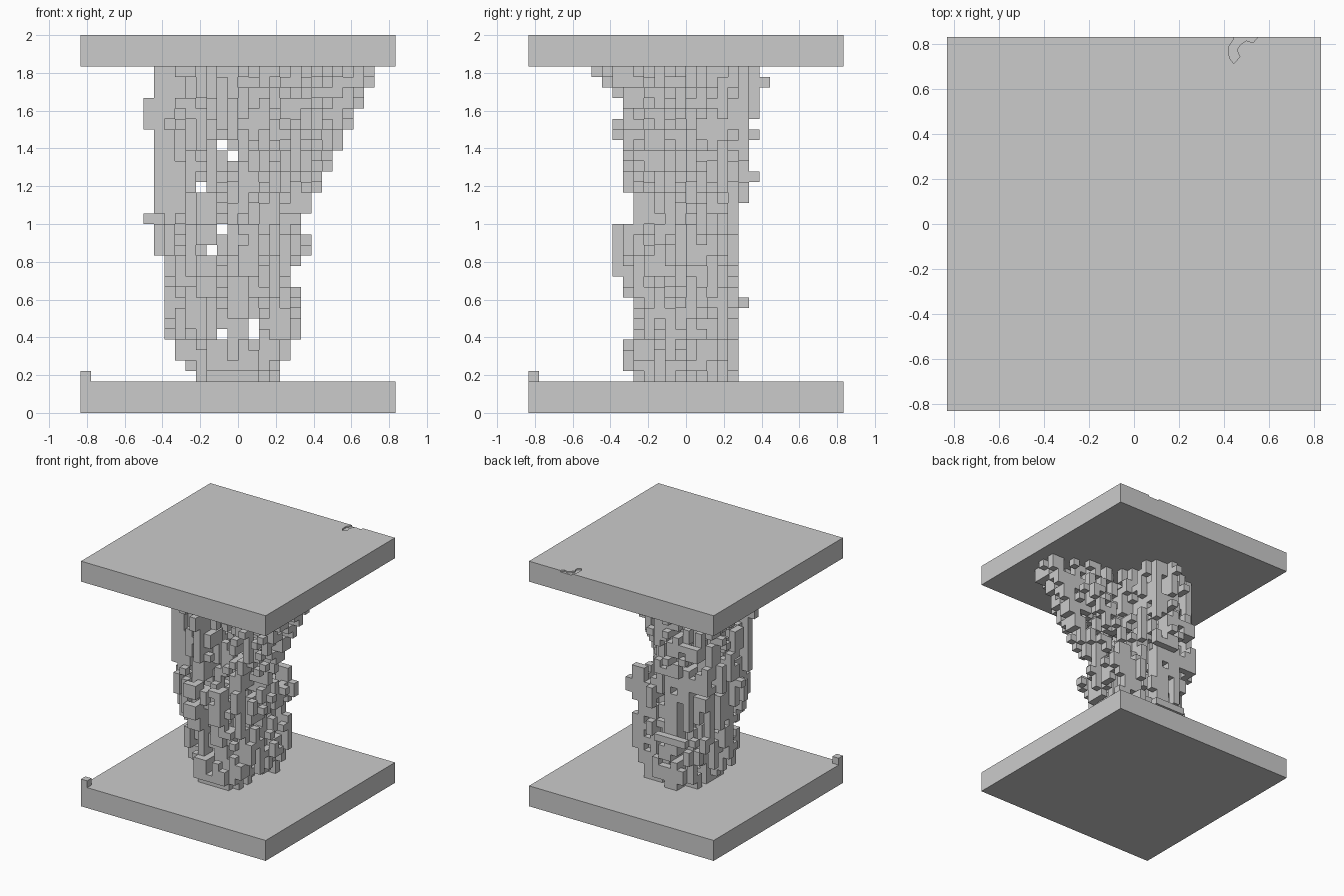
import bpy, bmesh, math, random

if "Cube" in bpy.data.objects:
    bpy.data.objects.remove(bpy.data.objects["Cube"])
random.seed(7)
U = 1 / 18            # voxel edge: the plates are 30 voxels wide, the model 36 high


def box(name, lo, hi):
    bm = bmesh.new()
    bmesh.ops.create_cube(bm, size=1)
    for v in bm.verts:
        v.co = [lo[a] + (v.co[a] + .5) * (hi[a] - lo[a]) for a in range(3)]
    return finish(name, bm)


def finish(name, bm):
    me = bpy.data.meshes.new(name)
    bm.to_mesh(me)
    bm.free()
    ob = bpy.data.objects.new(name, me)
    bpy.context.collection.objects.link(ob)
    return ob


# plates and the lone corner cube
S = 15 * U
base = box("bottom_plate", (-S, -S, 0), (S, S, 3 * U))
top = box("top_plate", (-S, -S, 33 * U), (S, S, 2))
box("corner_cube", (-S, -S, 3 * U), (-S + U, -S + U, 4 * U))

# shallow curved nick in the back edge of the top plate
bm = bmesh.new()
outline = [(.45, .85), (.445, .825), (.422, .79), (.425, .74), (.445, .715), (.472, .745),
           (.458, .775), (.475, .80), (.50, .818), (.53, .808), (.55, .83), (.55, .85)]
f = bm.faces.new([bm.verts.new((x, y, 1.988)) for x, y in outline])
ext = bmesh.ops.extrude_face_region(bm, geom=[f])
for v in ext["geom"]:
    if isinstance(v, bmesh.types.BMVert):
        v.co.z = 2.05
bmesh.ops.recalc_face_normals(bm, faces=bm.faces)
cutter = finish("nick_cutter", bm)
cutter.hide_render = True
cutter.hide_set(True)
mod = top.modifiers.new("nick", "BOOLEAN")
mod.operation, mod.object, mod.solver = "DIFFERENCE", cutter, "EXACT"

# extents of the column by layer: (first layer, voxels from the axis)
XR = [(3, 4), (5, 5), (7, 6), (12, 5), (14, 6), (15, 7), (17, 6), (19, 7), (21, 8), (23, 9),
      (25, 10), (27, 11), (29, 12), (31, 13)]
XL = [(3, 4), (4, 5), (5, 6), (7, 7), (15, 8), (18, 9), (19, 8), (27, 9), (30, 8)]
YF = [(3, 5), (4, 6), (7, 5), (11, 6), (13, 7), (18, 5), (21, 6), (26, 7), (28, 6), (30, 7),
      (31, 8), (32, 9)]
YB = [(3, 5), (10, 6), (11, 5), (20, 6), (22, 7), (23, 6), (26, 7), (27, 6), (28, 7), (32, 7)]
HOLES = {(-2, 25), (-1, 24), (-4, 21), (-2, 17), (-3, 15), (-2, 7), (1, 7), (1, 8)}


def extent(table, k):
    return [n for first, n in table if first <= k][-1]


def inside(x, y, k, xl, xr, yf, yb):
    """Solid flaring stem below; core plus a leaning arm above."""
    if k < 18:
        cx, cy = (xr - xl) / 2, (yb - yf) / 2
        rx, ry = (xr + xl) / 2, (yb + yf) / 2
        return (abs(x - cx) / rx) ** 2.3 + (abs(y - cy) / ry) ** 2.3 < 1
    t = (k - 18) / 14
    # the back right side is cut back above the stem
    if 6.2 * x + 4.3 * y > 30 + 36 * max(0, t - .1):
        return False
    core = (abs(x + 2.5) / 5.5) ** 2.3 + (abs(y - .5) / 6) ** 2.3 < 1
    arm = math.hypot(x - 3 - 6 * t, y + 1 + 3.2 * t) < 3.9
    bridge = 0 < x < 3 + 6 * t and -4.5 < y < .5
    return core or arm or bridge


# grow the porous column layer by layer, each voxel tending to repeat the one below
vox, below = set(), {}
for k in range(3, 33):
    xl, xr, yf, yb = (extent(t, k) for t in (XL, XR, YF, YB))
    if k == 31:
        yb = 8
    lean = 1 if k > 19 and k % 2 else 0
    cells = [(i, j) for i in range(-xl, xr) for j in range(-yf, yb)
             if inside(i + .5, j + .5, k, xl, xr, yf, yb)]
    state = {}
    for i, j in cells:
        src = below.get((i - (lean if i > 1 else 0), j))
        if src is None or random.random() < .42:
            src = random.random() < .44
        state[i, j] = src
    # silhouette voxels: outermost tips on all four sides
    arm_y = -3 if k > 18 else 3
    left_y = -4 if k > 18 else -1
    tip_x = 8 if k > 29 else -3
    back_x = 0 if k == 25 else -3 if k == 24 else -2 if k not in (7, 17) else -1
    for dot in ((xr - 1, arm_y), (xr - 2, arm_y), (-xl, left_y), (1 - xl, left_y),
                (tip_x, -yf), (tip_x, 1 - yf), (back_x, yb - 1), (back_x, yb - 2)):
        state[dot] = True
    # close the view through the column except at the known holes
    for i in range(-xl, xr):
        row = [j for a, j in state if a == i] or [arm_y if i > 0 else -2]
        if (i, k) in HOLES:
            for j in row:
                state[i, j] = False
        elif not any(state.get((i, j)) for j in row):
            state[i, random.choice(row)] = True
    for j in range(-yf, yb):
        row = [i for i, b in state if b == j and (i, k) not in HOLES]
        row = row or [back_x]
        if not any(state.get((i, j)) for i in row):
            state[random.choice(row), j] = True
    vox |= {(i, j, k) for (i, j), on in state.items() if on}
    below = state

# skin the voxels with their exposed faces
bm, verts = bmesh.new(), {}
for c in sorted(vox):
    for a in range(3):
        for s in (0, 1):
            n = list(c)
            n[a] += 2 * s - 1
            if tuple(n) in vox:
                continue
            quad = []
            for p, q in ((0, 0), (1, 0), (1, 1), (0, 1)):
                o = list(c)
                o[a] += s
                o[(a + 1) % 3] += p
                o[(a + 2) % 3] += q
                o = tuple(o)
                if o not in verts:
                    verts[o] = bm.verts.new([w * U for w in o])
                quad.append(verts[o])
            bm.faces.new(quad if s else quad[::-1])
finish("voxel_column", bm)
